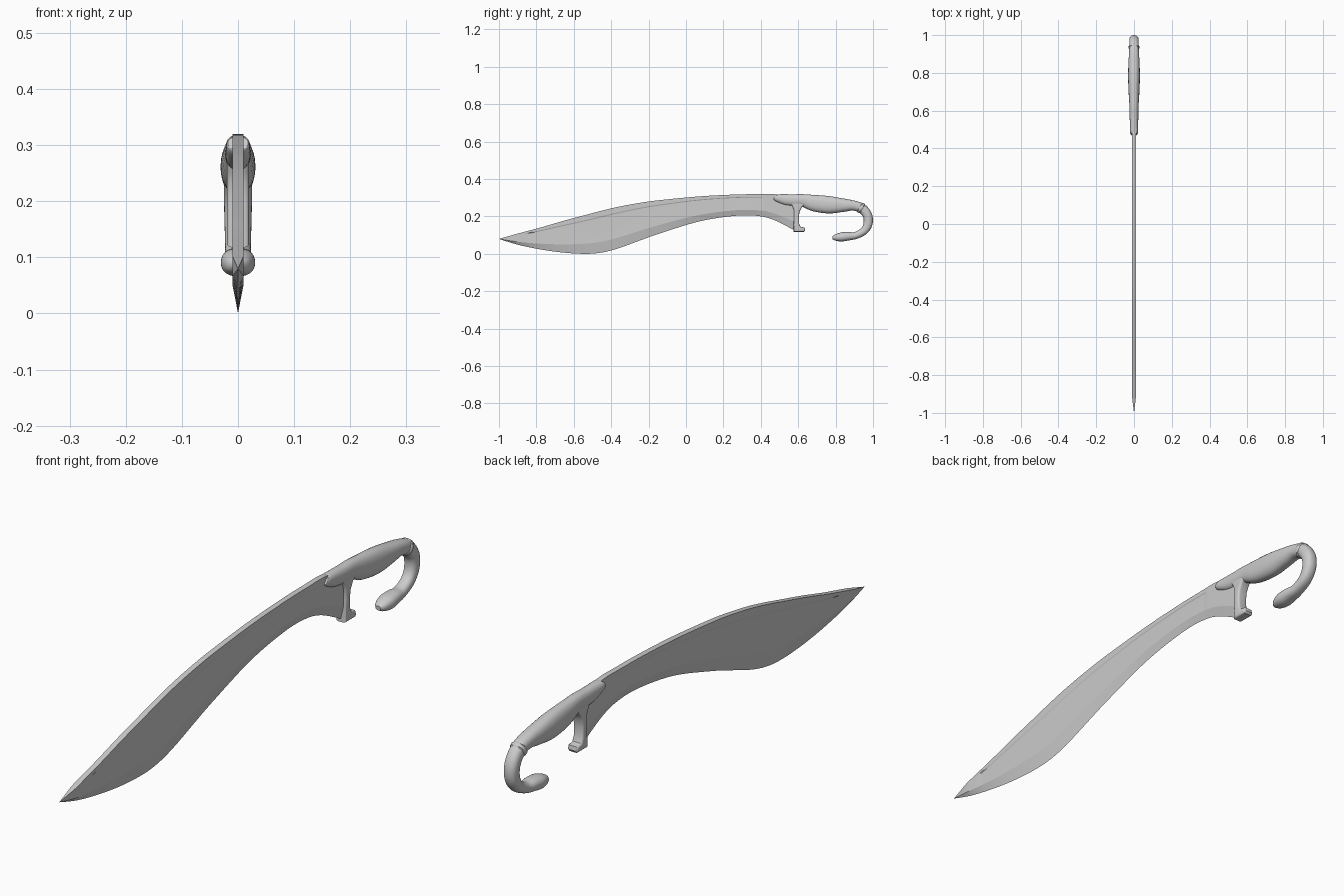
import bpy, bmesh, math
from mathutils import Vector

if "Cube" in bpy.data.objects:
    bpy.data.objects.remove(bpy.data.objects["Cube"])


def smooth_path(rows, steps):
    """Catmull-Rom interpolation of rows of numbers."""
    out = []
    n = len(rows)
    for i in range(n - 1):
        quad = [Vector(rows[max(0, min(n - 1, i + k))]) for k in (-1, 0, 1, 2)]
        p0, p1, p2, p3 = quad
        for s in range(steps):
            t = s / steps
            out.append(0.5 * (2 * p1 + (p2 - p0) * t + (2 * p0 - 5 * p1 + 4 * p2 - p3) * t * t
                              + (3 * p1 - p0 - 3 * p2 + p3) * t ** 3))
    return out + [Vector(rows[-1])]


def skin(name, rings, angle):
    """Join closed rings of points into a capped solid."""
    bm = bmesh.new()
    loops = [[bm.verts.new(p) for p in r] for r in rings]
    n = len(loops[0])
    for a, b in zip(loops, loops[1:]):
        for i in range(n):
            j = (i + 1) % n
            bm.faces.new((a[i], a[j], b[j], b[i]))
    bm.faces.new(loops[0])
    bm.faces.new(loops[-1])
    return finish(name, bm, angle)


def finish(name, bm, angle):
    bmesh.ops.remove_doubles(bm, verts=bm.verts, dist=0.00005)
    bmesh.ops.recalc_face_normals(bm, faces=bm.faces)
    mesh = bpy.data.meshes.new(name)
    bm.to_mesh(mesh)
    bm.free()
    ob = bpy.data.objects.new(name, mesh)
    bpy.context.collection.objects.link(ob)
    bpy.ops.object.select_all(action='DESELECT')
    ob.select_set(True)
    bpy.context.view_layer.objects.active = ob
    bpy.ops.object.shade_smooth_by_angle(angle=math.radians(angle))
    return ob


def tube(name, rows, sides=28, power=2.3):
    """Loft rounded sections (y, z, half height, half width) across a path."""
    rings = []
    for i, r in enumerate(rows):
        a, b = rows[max(i - 1, 0)], rows[min(i + 1, len(rows) - 1)]
        d = Vector((b[0] - a[0], b[1] - a[1])).normalized()
        ring = []
        for k in range(sides):
            t = 2 * math.pi * k / sides
            c, s = math.cos(t), math.sin(t)
            u = math.copysign(abs(c) ** (2 / power), c) * r[3]
            v = math.copysign(abs(s) ** (2 / power), s) * r[2]
            ring.append((u, r[0] - d.y * v, r[1] + d.x * v))
        rings.append(ring)
    return skin(name, rings, 40)


# Blade: stations of y, spine z, cutting edge z
stations = [(-1, .08, .08), (-.9, .108, .049), (-.78, .14, .024), (-.66, .175, .007),
            (-.54, .207, 0), (-.45, .231, .007), (-.36, .252, .03), (-.25, .272, .07),
            (-.14, .287, .109), (.07, .307, .173), (.26, .317, .203), (.38, .319, .203),
            (.47, .319, .181), (.585, .305, .123)]
rings = []
for y, top, low in smooth_path(stations, 8):
    thick = .01 * min(1, (y + 1) / .08)
    groove = .2 if -.85 < y < .41 else 0
    section = [(0, 1), (.13, 1), (.16, 1 - groove), (.4, 1 - groove * .7), (.74, 1), (1, 0)]
    side = [(thick * w, y, top + (low - top) * t) for t, w in section]
    rings.append(side + [(-x, yy, z) for x, yy, z in reversed(side[:-1])])
skin("blade", rings, 6)

# Grip flowing into the hooked pommel
grip = [(.476, .304, .014, .018), (.486, .299, .020, .021), (.53, .290, .029, .022),
        (.57, .287, .031, .023), (.623, .286, .033, .024), (.687, .271, .044, .028),
        (.767, .262, .046, .031), (.84, .260, .036, .030), (.895, .258, .027, .027),
        (.94, .243, .026, .025), (.970, .206, .025, .025), (.973, .160, .024, .024),
        (.951, .122, .021, .023), (.906, .098, .019, .024), (.865, .094, .023, .029),
        (.83, .090, .024, .030), (.80, .087, .017, .022), (.784, .086, .008, .010)]
tube("grip_and_hook", smooth_path(grip, 5))

# Raised ring where the hook leaves the grip
tube("grip_ring", [(.928, .250, .026, .025), (.931, .248, .029, .028),
                   (.940, .242, .029, .028), (.943, .240, .026, .025)])

# Hand guard prong with its foot
outline = [(.555, .285), (.57, .252), (.577, .235), (.577, .2), (.574, .118), (.632, .118),
           (.637, .126), (.634, .140), (.612, .145), (.605, .16), (.604, .2), (.607, .225),
           (.62, .25), (.65, .275)]
bm = bmesh.new()
face = bm.faces.new([bm.verts.new((-.020, y, z)) for y, z in outline])
ext = bmesh.ops.extrude_face_region(bm, geom=[face])
bmesh.ops.translate(bm, vec=(.040, 0, 0),
                    verts=[g for g in ext["geom"] if isinstance(g, bmesh.types.BMVert)])
rims = [e for e in bm.edges if abs(e.verts[0].co.x - e.verts[1].co.x) < .001]
bmesh.ops.bevel(bm, geom=rims, offset=.008, segments=4, profile=.5, affect='EDGES',
                clamp_overlap=True)
finish("hand_guard", bm, 40)
